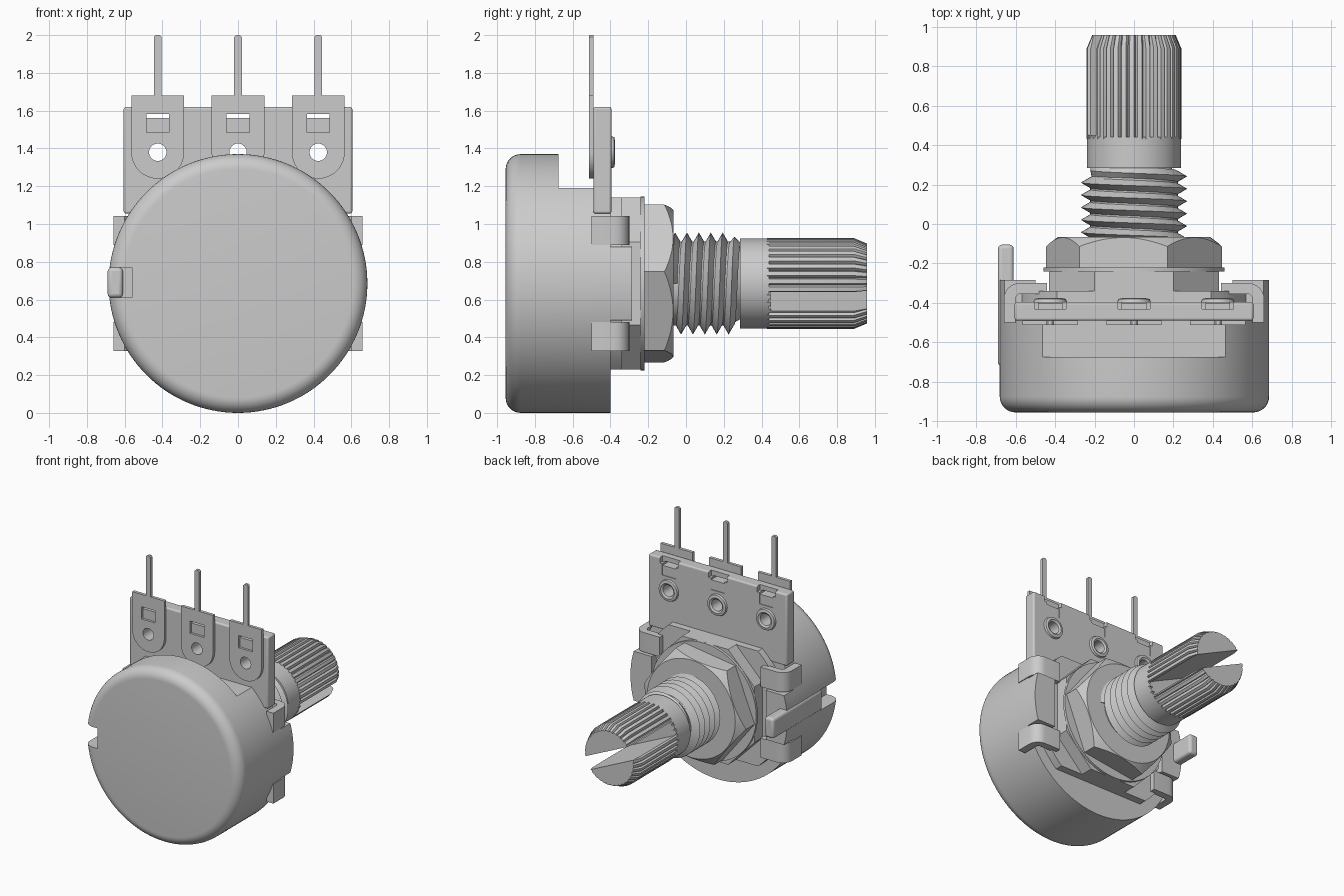
import bpy, bmesh
from math import sin, cos, pi, radians, sqrt

if "Cube" in bpy.data.objects:
    bpy.data.objects.remove(bpy.data.objects["Cube"])

C = 0.685  # height of the shaft axis


def finish(name, bm, smooth=30):
    bmesh.ops.recalc_face_normals(bm, faces=bm.faces)
    me = bpy.data.meshes.new(name)
    bm.to_mesh(me)
    bm.free()
    ob = bpy.data.objects.new(name, me)
    bpy.context.collection.objects.link(ob)
    select(ob)
    bpy.ops.object.shade_smooth_by_angle(angle=radians(smooth))
    return ob


def select(ob):
    bpy.ops.object.select_all(action='DESELECT')
    ob.select_set(True)
    bpy.context.view_layer.objects.active = ob


def loft(name, rings, closed=False):
    """Skin equal-length rings of 3D points; cap the ends or close the loop."""
    bm = bmesh.new()
    vs = [[bm.verts.new(p) for p in r] for r in rings]
    n = len(vs[0])
    pairs = list(zip(vs, vs[1:])) + ([(vs[-1], vs[0])] if closed else [])
    for a, b in pairs:
        for i in range(n):
            j = (i + 1) % n
            bm.faces.new((a[i], a[j], b[j], b[i]))
    if not closed:
        bm.faces.new(vs[0])
        bm.faces.new(vs[-1])
    return finish(name, bm)


def prism(name, pts, y0, y1):
    return loft(name, [[(x, y, z) for x, z in pts] for y in (y0, y1)])


def lathe(name, profile, seg=64, cx=0, cz=C, closed=False):
    return loft(name, [[(cx + r * cos(2 * pi * i / seg), y, cz + r * sin(2 * pi * i / seg))
                        for i in range(seg)] for r, y in profile], closed)


def box(name, x0, x1, y0, y1, z0, z1, bevel=0):
    ob = prism(name, [(x0, z0), (x1, z0), (x1, z1), (x0, z1)], y0, y1)
    if bevel:
        m = ob.modifiers.new("bevel", 'BEVEL')
        m.width, m.segments = bevel, 3
        select(ob)
        bpy.ops.object.modifier_apply(modifier=m.name)
    return ob


def boolean(ob, cutters, op='DIFFERENCE'):
    for c in cutters:
        m = ob.modifiers.new("cut", 'BOOLEAN')
        m.operation, m.object, m.solver = op, c, 'EXACT'
        select(ob)
        bpy.ops.object.modifier_apply(modifier=m.name)
        bpy.data.objects.remove(c)
    select(ob)
    bpy.ops.object.shade_smooth_by_angle(angle=radians(30))


# Round can with rounded front edge, flat for the terminal board, side slot
edge = [(0.605 + 0.08 * sin(a), -0.875 - 0.08 * cos(a)) for a in [pi / 2 * i / 8 for i in range(9)]]
can = lathe("can", edge + [(C, -0.40)], 128)
boolean(can, [box("flat_cut", -0.8, 0.8, -0.675, -0.2, 1.19, 1.6),
              box("slot_cut", -0.8, -0.56, -1.1, -0.70, 0.61, 0.77)])

# Locating tab on the left side
box("locating_tab", -0.69, -0.61, -0.72, -0.105, 0.61, 0.77, 0.02)

# Back plate with straight top and bottom, and stepped boss
h, w = 0.455, sqrt(0.6 ** 2 - 0.455 ** 2)
arc = [(0.6 * cos(a), 0.6 * sin(a)) for a in [radians(-49.3 + 98.6 * i / 16) for i in range(17)]]
prism("back_plate", [(x, C + z) for x, z in arc + [(-x, -z) for x, z in arc]], -0.42, -0.34)
octagon = [(0.2, -h), (0.43, -0.22), (0.43, 0.22), (0.2, h)]
prism("plate_boss", [(x, C + z) for x, z in octagon + [(-x, -z) for x, z in octagon]], -0.35, -0.24)

# Side lips of the can and the bent claws gripping it
for s, side in ((1, "right"), (-1, "left")):
    a = [radians(-16.5 + 33 * i / 10) for i in range(11)]
    lip = [(s * C * cos(t), C + C * sin(t)) for t in a] + [(s * 0.5, C + 0.195), (s * 0.5, C - 0.195)]
    prism("can_lip_" + side, lip, -0.41, -0.285)
    for k, level in ((1, "upper"), (-1, "lower")):
        bend = [(0.58 + 0.08 * sin(t), -0.38 + 0.08 * cos(t)) for t in [pi / 2 * i / 6 for i in range(7)]]
        inner = [(0.6, -0.5), (0.6, -0.37), (0.585, -0.355), (0.44, -0.355)]
        prof = [(0.44, -0.30)] + bend + [(0.66, -0.5)] + inner
        zc = C + k * 0.28
        loft("claw_%s_%s" % (level, side),
             [[(s * x, y, z) for x, y in prof] for z in (zc - 0.077, zc + 0.077)])

# Washer and chamfered hex nut
lathe("washer", [(0.46, -0.24), (0.46, -0.22)])
hexagon = [(0.45 * cos(radians(8 + 60 * i)), C + 0.45 * sin(radians(8 + 60 * i))) for i in range(6)]
nut = prism("hex_nut", hexagon, -0.225, -0.065)
boolean(nut, [lathe("nut_chamfer", [(0.48, -0.3), (0.48, -0.14), (0.445, -0.11), (0.385, -0.065), (0.385, 0)], 96)],
        'INTERSECT')

# Bushing core and helical thread
lathe("bushing", [(0.222, -0.2), (0.222, 0.23), (0.19, 0.285)])
bm = bmesh.new()
S, turns, pitch = 48, 5.5, 0.063
rows = []
for i in range(int(S * turns) + 1):
    t = 2 * pi * i / S
    y = -0.105 + pitch * i / S
    fade = min(1, (S * turns - i) / (S * 0.5))
    ring = [(0.215, y), (0.222 + 0.048 * fade, y + pitch / 2), (0.215, y + pitch)]
    rows.append([bm.verts.new((r * cos(t), yy, C + r * sin(t))) for r, yy in ring])
for a, b in zip(rows, rows[1:]):
    for j in range(3):
        k = (j + 1) % 3
        bm.faces.new((a[j], a[k], b[k], b[j]))
bm.faces.new(rows[0])
bm.faces.new(rows[-1])
finish("thread", bm)

# Shaft: plain collar, knurled end with tapered tip and a tilted slot
lathe("shaft_collar", [(0.238, 0.285), (0.238, 0.44)])


def knurl(y, peak, root):
    n, pts = 36, []
    for i in range(n):
        for f, r in ((0, peak), (0.55, peak), (0.78, root)):
            t = 2 * pi * (i + f) / n
            pts.append((r * cos(t), y, C + r * sin(t)))
    return pts


shaft = loft("knurled_shaft", [knurl(0.43, 0.24, 0.218), knurl(0.89, 0.24, 0.218), knurl(0.957, 0.212, 0.205)])
ta = radians(-25)
slot = [(u * cos(ta) - v * sin(ta), C + u * sin(ta) + v * cos(ta))
        for u, v in ((-0.4, -0.052), (0.4, -0.052), (0.4, 0.052), (-0.4, 0.052))]
boolean(shaft, [prism("shaft_slot", slot, 0.45, 1.1)])

# Terminal board with three riveted terminals and pins
board = box("terminal_board", -0.605, 0.605, -0.49, -0.395, 1.055, 1.62, 0.012)
for n, x in (("left", -0.425), ("middle", 0), ("right", 0.425)):
    boolean(board, [lathe("hole", [(0.054, -0.6), (0.054, -0.3)], 32, x, 1.38),
                    box("window", x - 0.06, x + 0.06, -0.6, -0.3, 1.485, 1.582),
                    box("notch", x - 0.08, x + 0.08, -0.43, -0.3, 1.575, 1.7)])
    foot = [(x + 0.14 * cos(a), 1.38 + 0.14 * sin(a)) for a in [pi + pi * i / 20 for i in range(21)]]
    top = [(x + 0.14, 1.68), (x + 0.02, 1.68), (x + 0.02, 1.99), (x + 0.01, 2.0),
           (x - 0.01, 2.0), (x - 0.02, 1.99), (x - 0.02, 1.68), (x - 0.14, 1.68)]
    term = prism("terminal_" + n, foot + top, -0.513, -0.489)
    boolean(term, [lathe("hole", [(0.052, -0.6), (0.052, -0.3)], 32, x, 1.38),
                   box("window", x - 0.06, x + 0.06, -0.6, -0.3, 1.485, 1.582)])
    box("terminal_tongue_" + n, x - 0.06, x + 0.06, -0.495, -0.40, 1.485, 1.56)
    lathe("eyelet_" + n, [(0.046, -0.513), (0.056, -0.513), (0.056, -0.397), (0.085, -0.397),
                          (0.08, -0.38), (0.06, -0.376), (0.046, -0.385)], 32, x, 1.38, True)
